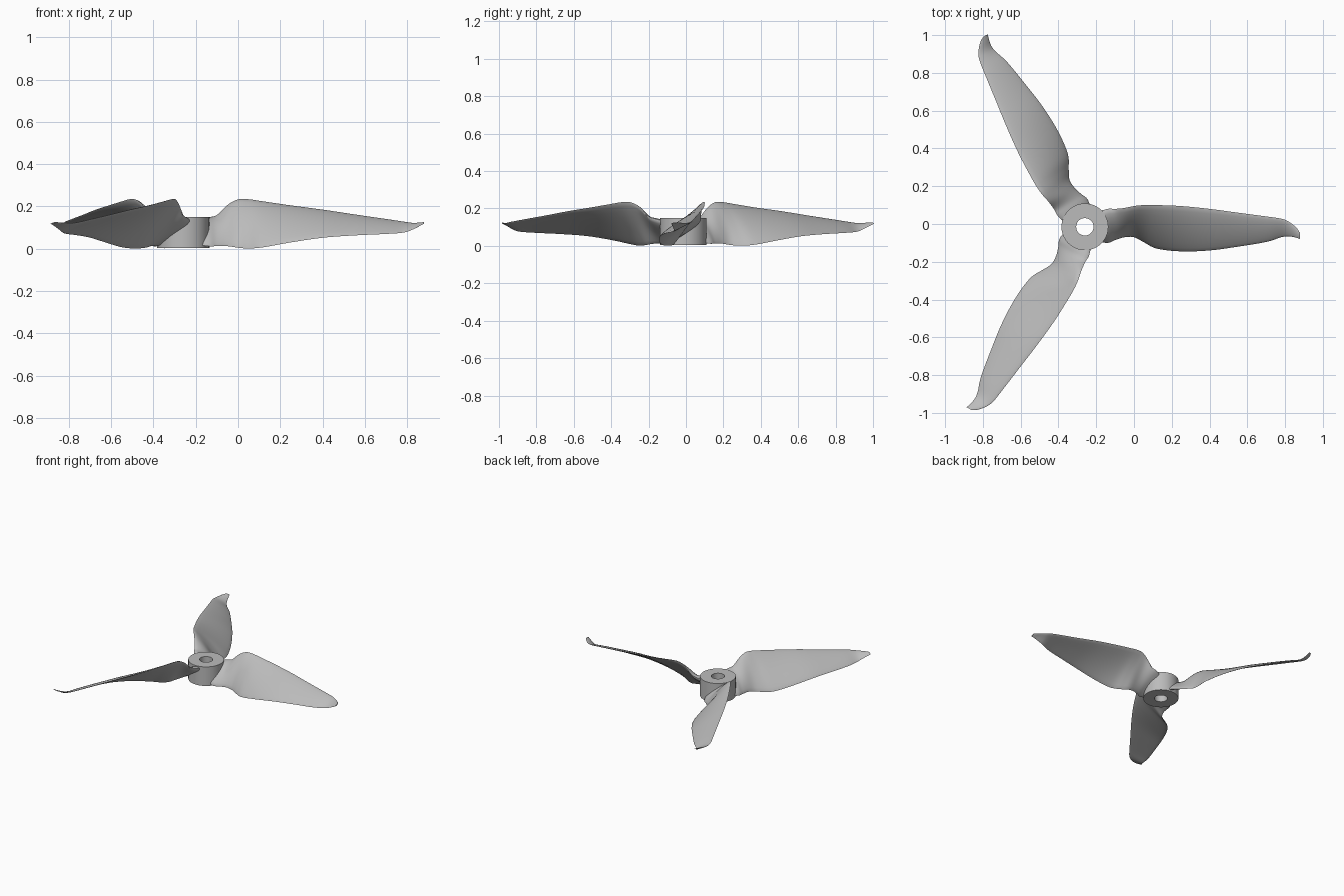
import bpy, bmesh, math
from mathutils import Matrix, Vector

cube = bpy.data.objects.get("Cube")
if cube:
    bpy.data.objects.remove(cube, do_unlink=True)

HUB = Vector((-0.26, -0.015, 0))

grey = bpy.data.materials.new("light grey plastic")
grey.use_nodes = True
colour = (0.5, 0.5, 0.5, 1)
grey.diffuse_color = colour
grey.node_tree.nodes["Principled BSDF"].inputs["Base Color"].default_value = colour


def finish(name, bm):
    """Turn a bmesh into a shaded, coloured object."""
    bmesh.ops.recalc_face_normals(bm, faces=bm.faces[:])
    mesh = bpy.data.meshes.new(name)
    bm.to_mesh(mesh)
    bm.free()
    mesh.materials.append(grey)
    obj = bpy.data.objects.new(name, mesh)
    bpy.context.collection.objects.link(obj)
    bpy.ops.object.select_all(action='DESELECT')
    obj.select_set(True)
    bpy.context.view_layer.objects.active = obj
    bpy.ops.object.shade_smooth_by_angle(angle=math.radians(40))
    return obj


def smooth_stations(points, steps):
    """Catmull-Rom interpolation through rows of numbers."""
    rows = []
    padded = [points[0]] + points + [points[-1]]
    for p, q, r, s in zip(padded, padded[1:], padded[2:], padded[3:]):
        for i in range(steps):
            t = i / steps
            rows.append([b + t / 2 * (c - a + t * (2*a - 5*b + 4*c - d + t * (3*(b - c) + d - a)))
                         for a, b, c, d in zip(p, q, r, s)])
    rows.append(points[-1])
    return rows


# Hub: a ring turned from a rectangular profile
bm = bmesh.new()
profile = [(0.046, 0.004), (0.124, 0.004), (0.124, 0.15), (0.046, 0.15)]
verts = [bm.verts.new(HUB + Vector((r, 0, z))) for r, z in profile]
edges = [bm.edges.new((verts[i - 1], verts[i])) for i in range(len(verts))]
bmesh.ops.spin(bm, geom=verts + edges, cent=HUB, axis=(0, 0, 1),
               angle=math.tau, steps=64, use_duplicate=False)
bmesh.ops.remove_doubles(bm, verts=bm.verts[:], dist=0.0005)
finish("hub", bm)

# Blade stations: x, then y and z of the high edge, y and z of the low edge, thickness
STATIONS = [
    (-0.2, 0.06, 0.13, -0.09, 0.02, 0.05),
    (-0.14, 0.08, 0.145, -0.1, 0.012, 0.045),
    (-0.1, 0.08, 0.158, -0.085, 0.012, 0.036),
    (-0.05, 0.085, 0.207, -0.07, 0.012, 0.028),
    (0, 0.095, 0.233, -0.07, 0.005, 0.025),
    (0.05, 0.1, 0.234, -0.095, 0.001, 0.023),
    (0.12, 0.1, 0.224, -0.13, 0.007, 0.022),
    (0.25, 0.095, 0.205, -0.145, 0.03, 0.02),
    (0.4, 0.08, 0.185, -0.14, 0.052, 0.018),
    (0.55, 0.06, 0.162, -0.12, 0.063, 0.016),
    (0.7, 0.04, 0.14, -0.095, 0.07, 0.014),
    (0.78, 0.028, 0.128, -0.07, 0.076, 0.012),
    (0.82, 0.012, 0.122, -0.065, 0.088, 0.01),
    (0.86, -0.02, 0.122, -0.073, 0.108, 0.008),
    (0.88, -0.05, 0.125, -0.08, 0.118, 0.005),
]
HALF = 10  # points along each side of a section


def section(x, y_high, z_high, y_low, z_low, thick):
    """Cambered airfoil loop from the high edge, over the top and back below."""
    high, low = Vector((x, y_high, z_high)), Vector((x, y_low, z_low))
    chord = low - high
    normal = Vector((0, chord.z, -chord.y)).normalized()
    loop = []
    for i in range(2 * HALF):
        angle = math.pi * i / HALF
        t = (1 - math.cos(angle)) / 2
        bulge = math.sin(angle) * (1.15 - 0.4 * t) * thick / 2
        camber = 0.12 * t * (1 - t) * chord.length
        loop.append(high + chord * t + normal * (bulge + camber))
    return loop


# Three blades around the hub
for name, turn in (("left_blade", 0), ("back_blade", 120), ("front_blade", 240)):
    bm = bmesh.new()
    loops = [[bm.verts.new(p) for p in section(*row)]
             for row in smooth_stations(STATIONS, 5)]
    for a, b in zip(loops, loops[1:]):
        for i in range(len(a)):
            bm.faces.new((a[i - 1], a[i], b[i], b[i - 1]))
    bm.faces.new(loops[0])
    bm.faces.new(loops[-1])
    bmesh.ops.rotate(bm, verts=bm.verts[:], cent=HUB,
                     matrix=Matrix.Rotation(math.radians(turn), 3, 'Z'))
    finish(name, bm)
